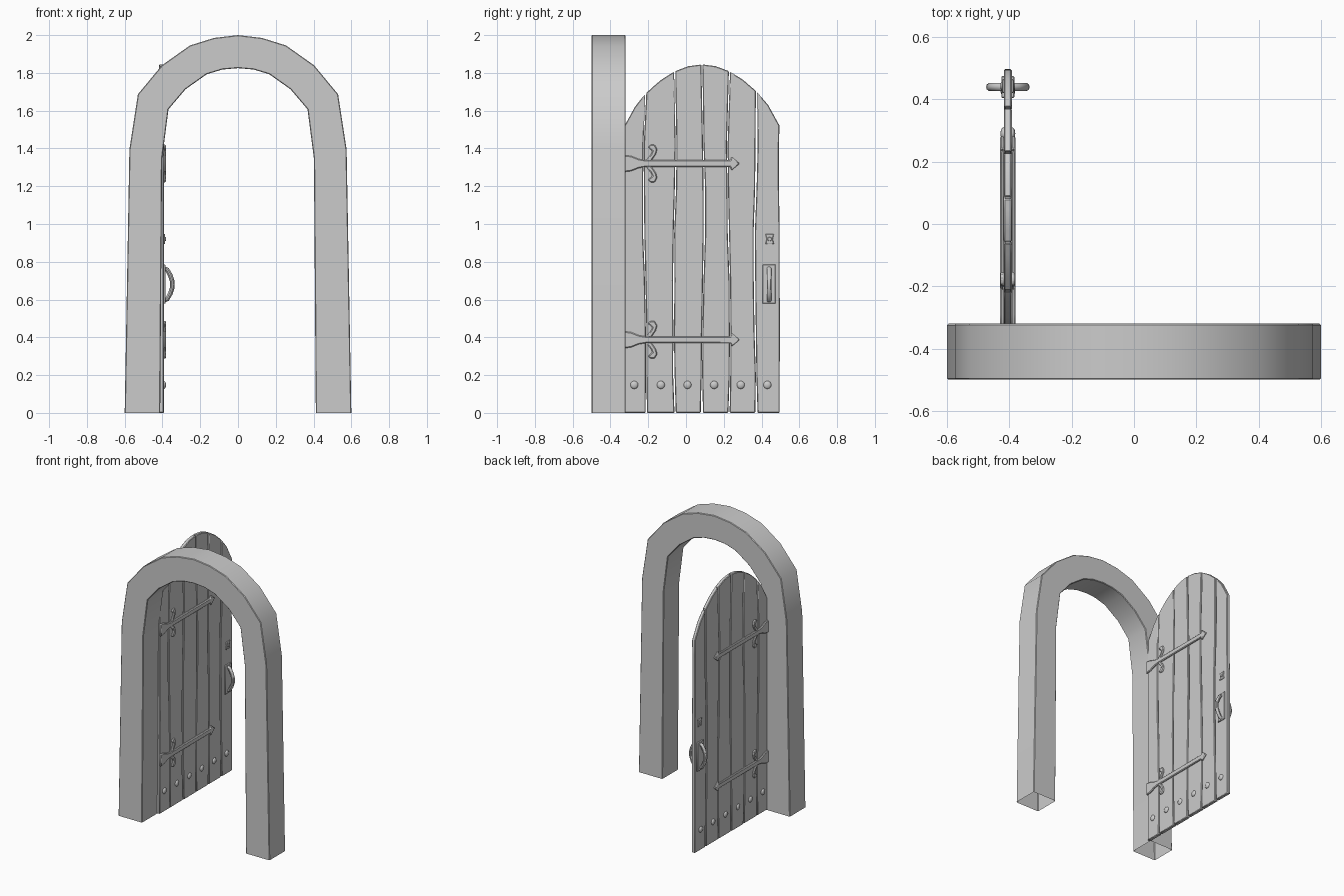
import bpy, bmesh, math, random
from mathutils import Matrix, Vector

if "Cube" in bpy.data.objects:
    bpy.data.objects.remove(bpy.data.objects["Cube"])

random.seed(4)
DOOR_X = -0.405      # middle plane of the open door leaf
HALF = 0.013         # half thickness of the planks


def finish(name, bm, bevel=0, angle=40, mirror=False, origin=(0, 0, 0)):
    bmesh.ops.recalc_face_normals(bm, faces=bm.faces)
    mesh = bpy.data.meshes.new(name)
    bm.to_mesh(mesh)
    bm.free()
    ob = bpy.data.objects.new(name, mesh)
    ob.location = origin
    bpy.context.collection.objects.link(ob)
    bpy.ops.object.select_all(action='DESELECT')
    bpy.context.view_layer.objects.active = ob
    ob.select_set(True)
    bpy.ops.object.shade_smooth_by_angle(angle=math.radians(35))
    if bevel:
        m = ob.modifiers.new("bevel", 'BEVEL')
        m.width, m.segments = bevel, 1
        m.limit_method, m.angle_limit = 'ANGLE', math.radians(angle)
    if mirror:
        ob.modifiers.new("mirror", 'MIRROR').use_clip = False
    return ob


def slab(bm, outline, x0, x1):
    """Extrude a (y, z) outline between two x planes."""
    a = [bm.verts.new((x0, y, z)) for y, z in outline]
    b = [bm.verts.new((x1, y, z)) for y, z in outline]
    bm.faces.new(a)
    bm.faces.new(b[::-1])
    for i in range(len(a)):
        j = (i + 1) % len(a)
        bm.faces.new((a[i], b[i], b[j], a[j]))


def fitting(name, outlines, depth, bevel=0.003):
    """Iron plate on both faces of the door."""
    bm = bmesh.new()
    for o in outlines:
        slab(bm, o, HALF - 0.003, HALF + depth)
    return finish(name, bm, bevel, mirror=True, origin=(DOOR_X, 0, 0))


# Stone arch, open at the feet
outer = [(0.6, 0), (0.575, 1.395), (0.53, 1.687), (0.403, 1.84), (0.255, 1.945), (0.127, 1.985), (0, 2)]
inner = [(0.412, 0), (0.402, 1.345), (0.368, 1.607), (0.278, 1.713), (0.165, 1.793), (0.082, 1.818), (0, 1.825)]
full = lambda p: p + [(-x, z) for x, z in p[-2::-1]]
bm = bmesh.new()
rings = []
for (ox, oz), (ix, iz) in zip(full(outer), full(inner)):
    rings.append([bm.verts.new(c) for c in ((ox, -0.5, oz), (ox, -0.32, oz), (ix, -0.32, iz), (ix, -0.5, iz))])
for r, s in zip(rings, rings[1:]):
    for k in range(4):
        n = (k + 1) % 4
        bm.faces.new((r[k], r[n], s[n], s[k]))
finish("stone_arch", bm, 0.004, angle=60)

# Door planks following a rounded top
TOP = [(0, 1.845), (0.075, 1.835), (0.145, 1.808), (0.215, 1.765), (0.29, 1.7), (0.35, 1.63), (0.416, 1.51)]


def top_z(y):
    d = abs(y - 0.085)
    for (a, za), (b, zb) in zip(TOP, TOP[1:]):
        if d <= b:
            return za + (zb - za) * (d - a) / (b - a)
    return TOP[-1][1]


seams = [-0.33, -0.213, -0.06, 0.084, 0.23, 0.373, 0.498]
LEVELS = [0, 0.2, 0.42, 0.7, 0.95, 1.2, 1.42]
drift = [[0.012 * math.sin(2.2 * z + i * 1.9) * min(z, 1) * (0 < i < 6) for z in LEVELS] for i in range(7)]
for i in range(6):
    gaps = [[random.choice((0.001, 0.002, 0.006)) for _ in LEVELS] for _ in range(2)]
    l = [(seams[i] + d + g, z) for d, g, z in zip(drift[i], gaps[0], LEVELS)]
    r = [(seams[i + 1] + d - g, z) for d, g, z in zip(drift[i + 1], gaps[1], LEVELS)]
    y0, y1 = seams[i] + 0.003, seams[i + 1] - 0.003
    tops = [(y1 + (y0 - y1) * t, top_z(y1 + (y0 - y1) * t)) for t in (0, 0.25, 0.5, 0.75, 1)]
    bm = bmesh.new()
    t = HALF + random.uniform(-0.001, 0.001)
    slab(bm, r + tops + l[::-1], DOOR_X - t, DOOR_X + t)
    finish("door_plank_%d" % (i + 1), bm, 0.004, angle=60)

# Strap hinges: flared root, spear tip and two curled horns
half = [(-0.33, 0.045), (-0.29, 0.04), (-0.25, 0.024), (-0.215, 0.018), (0.235, 0.018), (0.24, 0.037), (0.285, 0)]
strap = half + [(y, -z) for y, z in half[-2::-1]]
horn = [(-0.215, 0.012), (-0.185, 0.05), (-0.178, 0.066), (-0.202, 0.086), (-0.188, 0.1),
        (-0.166, 0.1), (-0.152, 0.075), (-0.16, 0.048), (-0.185, 0.012)]
for label, h in (("upper", 1.32), ("lower", 0.387)):
    shift = lambda pts, s=1: [(y, h + s * z) for y, z in pts]
    fitting(label + "_hinge_strap", [shift(strap)], 0.012, 0.005)
    fitting(label + "_hinge_horns", [shift(horn), shift(horn, -1)], 0.010, 0.005)

# Row of domed studs
bm = bmesh.new()
for k in range(6):
    m = Matrix.Translation((HALF, -0.274 + 0.141 * k, 0.148)) @ Matrix.Diagonal((0.011, 0.021, 0.021, 1))
    bmesh.ops.create_uvsphere(bm, u_segments=12, v_segments=8, radius=1, matrix=m)
finish("door_studs", bm, mirror=True, origin=(DOOR_X, 0, 0))

# Handle back plate and keyhole plate
rect = lambda y0, y1, z0, z1: [(y0, z0), (y1, z0), (y1, z1), (y0, z1)]
fitting("handle_plate", [rect(0.405, 0.475, 0.578, 0.785)], 0.008)
fitting("keyhole_plate", [[(0.42, 0.893), (0.466, 0.893), (0.459, 0.92), (0.466, 0.947),
                           (0.42, 0.947), (0.427, 0.92)]], 0.006)
fitting("keyhole_rim", [[(0.443 + 0.012 * math.cos(a * math.pi / 4), 0.92 + 0.012 * math.sin(a * math.pi / 4))
                         for a in range(8)]], 0.010, 0.002)

# Bowed pull handle, a tube swept along an arc
path = [Vector(p) for p in ((0.008, 0.767), (0.03, 0.758), (0.046, 0.73), (0.056, 0.7), (0.058, 0.68),
                            (0.056, 0.66), (0.046, 0.63), (0.03, 0.602), (0.008, 0.593))]
bm = bmesh.new()
prev = None
for i, p in enumerate(path):
    t = (path[min(i + 1, len(path) - 1)] - path[max(i - 1, 0)]).normalized()
    ring = []
    for k in range(10):
        a = k * math.tau / 10
        u = 0.012 * math.cos(a)
        ring.append(bm.verts.new((p.x - t.y * u, 0.44 + 0.013 * math.sin(a), p.y + t.x * u)))
    if prev:
        for k in range(10):
            n = (k + 1) % 10
            bm.faces.new((prev[k], prev[n], ring[n], ring[k]))
    else:
        bm.faces.new(ring)
    prev = ring
bm.faces.new(prev)
finish("pull_handle", bm, mirror=True, origin=(DOOR_X, 0, 0))
